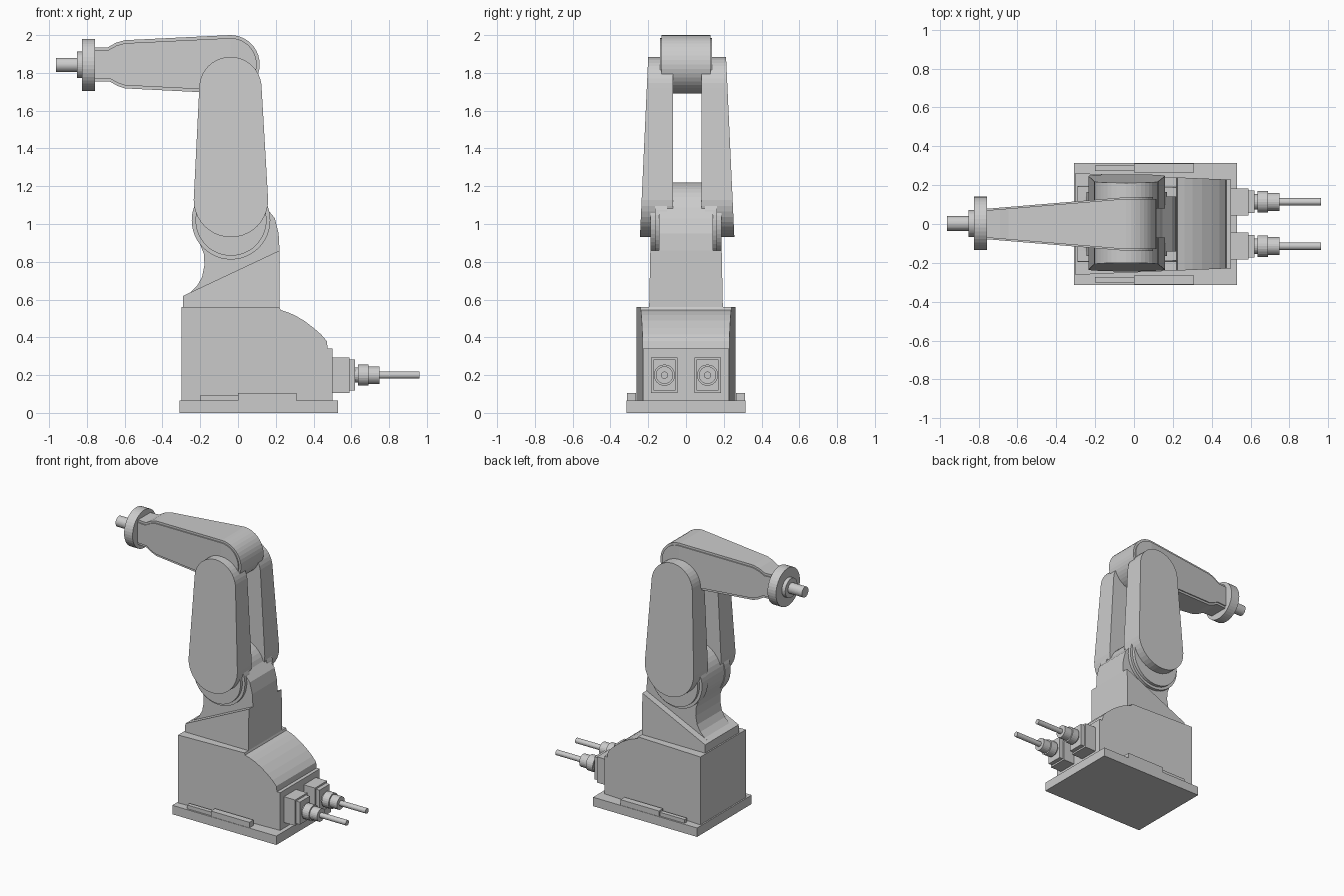
import bpy, bmesh
from math import sin, cos, pi, radians
from mathutils import Matrix, Vector

old = bpy.data.objects.get("Cube")
if old:
    bpy.data.objects.remove(old, do_unlink=True)

grey = bpy.data.materials.new("light_grey")
grey.use_nodes = True
colour = (0.6, 0.6, 0.6, 1)
grey.diffuse_color = colour
grey.node_tree.nodes["Principled BSDF"].inputs["Base Color"].default_value = colour


def finish(name, bm):
    bmesh.ops.recalc_face_normals(bm, faces=bm.faces)
    mesh = bpy.data.meshes.new(name)
    bm.to_mesh(mesh)
    bm.free()
    mesh.materials.append(grey)
    obj = bpy.data.objects.new(name, mesh)
    bpy.context.collection.objects.link(obj)
    return obj


def arc(cx, cz, r, start, end, n=20):
    angles = [radians(start + (end - start) * i / n) for i in range(n + 1)]
    return [(cx + r * cos(a), cz + r * sin(a)) for a in angles]


def prism(name, profile, near, far, cut_x=None):
    """Side profile in x, z; near and far give the y of each end by position."""
    bm = bmesh.new()
    base = bm.faces.new([bm.verts.new((x, 0, z)) for x, z in profile])
    new = bmesh.ops.extrude_face_region(bm, geom=[base])["geom"]
    for v in new:
        if isinstance(v, bmesh.types.BMVert):
            v.co.y = 1
    if cut_x is not None:
        geom = bm.verts[:] + bm.edges[:] + bm.faces[:]
        bmesh.ops.bisect_plane(bm, geom=geom, plane_co=(cut_x, 0, 0), plane_no=(1, 0, 0))
    for v in bm.verts:
        v.co.y = (far if v.co.y > 0.5 else near)(v.co.x, v.co.z)
    return finish(name, bm)


def wide(name, profile, half, cut_x=None):
    return prism(name, profile, lambda x, z: -half(x, z), half, cut_x)


def box(name, x0, x1, y0, y1, z0, z1):
    return prism(name, [(x0, z0), (x1, z0), (x1, z1), (x0, z1)],
                 lambda x, z: y0, lambda x, z: y1)


def cylinder(name, start, end, radius, segments=40):
    start, end = Vector(start), Vector(end)
    axis = end - start
    bm = bmesh.new()
    turn = axis.to_track_quat('Z', 'Y').to_matrix().to_4x4()
    bmesh.ops.create_cone(bm, cap_ends=True, segments=segments, radius1=radius,
                          radius2=radius, depth=axis.length,
                          matrix=Matrix.Translation((start + end) / 2) @ turn)
    return finish(name, bm)


# Base: plate, tapered housing with a rounded rear hump
box("base_plate", -0.31, 0.53, -0.315, 0.315, 0, 0.065)
housing = [(-0.3, 0.065), (0.5, 0.065), (0.5, 0.34), (0.475, 0.34), (0.47, 0.38),
           (0.44, 0.415), (0.4, 0.45), (0.35, 0.488), (0.3, 0.517), (0.26, 0.534),
           (0.225, 0.545), (0.22, 0.56), (-0.3, 0.56)]
wide("base_housing", housing, lambda x, z: 0.24 + (0.22 - x) * 0.042)

# Side strips on the plate and cable connectors, one of each per side
for side, label in ((1, "left"), (-1, "right")):
    box(f"long_strip_{label}", 0, 0.31, side * 0.265, side * 0.312, 0.065, 0.105)
    box(f"short_strip_{label}", -0.2, 0, side * 0.272, side * 0.302, 0.065, 0.092)
    y, z = side * 0.114, 0.2
    for part, x0, x1, h in (("block", 0.5, 0.59, 0.094), ("step", 0.59, 0.62, 0.082)):
        w = h - 0.024
        box(f"connector_{part}_{label}", x0, x1, y - w, y + w, z - h, z + h)
    for part, x0, x1, r in (("neck", 0.62, 0.635, 0.04), ("collar", 0.635, 0.69, 0.056),
                            ("sleeve", 0.69, 0.75, 0.046), ("cable", 0.75, 0.962, 0.019)):
        cylinder(f"connector_{part}_{label}", (x0, y, z), (x1, y, z), r, 24)

# Turret: wide sloping foot and a narrower shoulder with a round top
foot = [(-0.29, 0.56), (0.22, 0.56), (0.22, 0.86), (-0.29, 0.62)]
wide("turret_foot", foot, lambda x, z: 0.195 - (z - 0.56) * 0.02)
shoulder = [(-0.29, 0.56), (0.22, 0.56), (0.22, 0.86), (0.215, 0.95), (0.195, 1.03)]
shoulder += arc(-0.04, 1.02, 0.2, 20, 200)
shoulder += [(-0.2, 0.89), (-0.18, 0.84), (-0.178, 0.78), (-0.19, 0.72),
             (-0.215, 0.675), (-0.25, 0.64), (-0.29, 0.62)]
wide("turret_shoulder", shoulder, lambda x, z: 0.142)

# Shoulder pivots and the pair of upper arm plates, outer faces leaning in
arm = arc(-0.04, 1.72, 0.165, 0, 180) + arc(-0.0375, 1.127, 0.197, 180, 360)
for side, label in ((1, "left"), (-1, "right")):
    for part, y, r in (("outer", 0.165, 0.208), ("inner", 0.187, 0.188)):
        cylinder(f"pivot_{part}_{label}", (-0.037, side * 0.1, 1.02),
                 (-0.037, side * y, 1.02), r, 48)
    prism(f"upper_arm_{label}", arm,
          lambda x, z: 0.006 + side * 0.075,
          lambda x, z: 0.006 + side * (0.206 + (1.885 - z) * 0.046))

# Forearm: tapered body with slightly raised side panels
def taper(x):
    return 0.13 + min(0, x + 0.04) * 0.083


def forearm(inset):
    pts = arc(-0.04, 1.845, 0.155 - inset, -90, 90)
    top = [(-0.6, 1.973), (-0.645, 1.96), (-0.69, 1.935), (-0.757, 1.935)]
    low = [(-0.757, 1.755), (-0.68, 1.755), (-0.64, 1.732), (-0.6, 1.718)]
    pts += [(x, z - inset) for x, z in top]
    return pts + [(x, z + inset) for x, z in low]


wide("forearm_body", forearm(0), lambda x, z: taper(x), -0.04)
wide("forearm_side_panels", forearm(0.016), lambda x, z: taper(x) + 0.008, -0.04)

# Wrist: flange, hub and tool shaft
for part, x0, x1, r in (("flange", -0.757, -0.825, 0.138), ("hub", -0.825, -0.852, 0.07),
                        ("shaft", -0.852, -0.964, 0.038)):
    cylinder(f"wrist_{part}", (x0, 0.003, 1.842), (x1, 0.003, 1.842), r)
